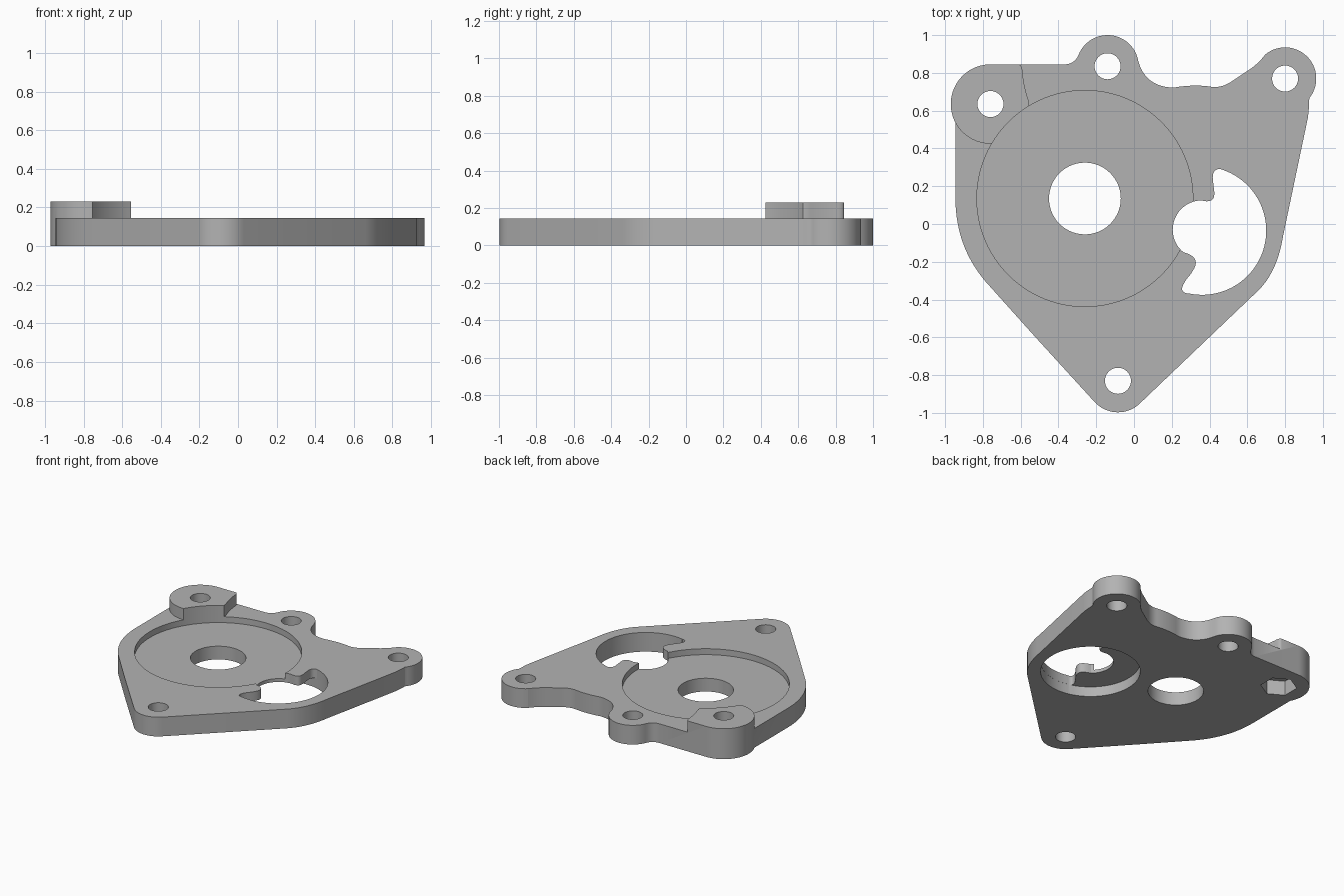
import bpy, bmesh, math
from mathutils import Vector

if "Cube" in bpy.data.objects:
    bpy.data.objects.remove(bpy.data.objects["Cube"])

DECK, TOP = 0.145, 0.23          # plate deck and raised boss heights
FLOOR, CEIL = 0.10, 0.075        # recess floor, underside pocket ceiling
BOSS = (-0.76, 0.635)
POCKET = (0.36, -0.035)

metal = bpy.data.materials.new("grey metal")
metal.diffuse_color = (0.45, 0.45, 0.45, 1)
metal.use_nodes = True
metal.node_tree.nodes["Principled BSDF"].inputs["Base Color"].default_value = metal.diffuse_color


def arc(c, r, a0, a1, n=24):
    """Points on a circle from angle a0 to a1 in degrees."""
    return [(c[0] + r * math.cos(math.radians(a0 + (a1 - a0) * i / n)),
             c[1] + r * math.sin(math.radians(a0 + (a1 - a0) * i / n)))
            for i in range(n + 1)]


def bend(p0, p1, p2, n=10):
    """Curved corner from p0 to p2 pulled towards p1."""
    a, b, c = Vector(p0), Vector(p1), Vector(p2)
    return [tuple(a * (1 - t) ** 2 + b * 2 * t * (1 - t) + c * t * t)
            for t in (i / n for i in range(n + 1))]


def prism(name, pts, z0, z1):
    """Extrude a closed outline between two heights."""
    clean = []
    for p in pts:
        if not clean or (Vector(p) - Vector(clean[-1])).length > 1e-4:
            clean.append(p)
    if (Vector(clean[0]) - Vector(clean[-1])).length < 1e-4:
        clean.pop()
    bm = bmesh.new()
    face = bm.faces.new([bm.verts.new((x, y, z0)) for x, y in clean])
    ext = bmesh.ops.extrude_face_region(bm, geom=[face])
    bmesh.ops.translate(bm, vec=(0, 0, z1 - z0),
                        verts=[v for v in ext["geom"] if isinstance(v, bmesh.types.BMVert)])
    bmesh.ops.recalc_face_normals(bm, faces=bm.faces)
    mesh = bpy.data.meshes.new(name)
    bm.to_mesh(mesh)
    bm.free()
    obj = bpy.data.objects.new(name, mesh)
    bpy.context.collection.objects.link(obj)
    mesh.materials.append(metal)
    return obj


# Outer outline, counter-clockwise from the bottom lug
outline = (
    arc((-0.085, -0.83), 0.167, 222, 314, 14)
    + bend((0.66, -0.35), (0.76, -0.25), (0.79, -0.06))
    + [(0.92, 0.56)]
    + bend((0.92, 0.56), (0.927, 0.61), (0.928, 0.665), 4)
    + arc((0.80, 0.77), 0.165, -39, 130, 28)
    + bend((0.694, 0.896), (0.655, 0.845), (0.60, 0.81), 6)
    + bend((0.52, 0.757), (0.46, 0.715), (0.40, 0.728), 8)
    + bend((0.40, 0.728), (0.31, 0.74), (0.21, 0.722), 8)
    + bend((0.21, 0.722), (0.06, 0.725), (0.022, 0.864), 12)
    + arc((-0.14, 0.835), 0.165, 10, 158, 28)
    + bend((-0.293, 0.897), (-0.315, 0.845), (-0.37, 0.845), 8)
    + arc(BOSS, 0.21, 90, 208, 28)
    + [(-0.945, 0.12)]
    + bend((-0.945, 0.12), (-0.94, -0.12), (-0.79, -0.30), 16)
    + [(-0.53, -0.59)]
)
plate = prism("mounting_plate", outline, 0, TOP)

# Everything above the deck is removed, apart from the boss
deck_cut = ([(-0.61, 1.3), (-0.61, 0.845)]
            + bend((-0.61, 0.845), (-0.59, 0.84), (-0.59, 0.80), 5)
            + bend((-0.585, 0.76), (-0.575, 0.70), (-0.555, 0.645), 5)
            + [(-0.555, 0.60)]
            + arc(BOSS, 0.21, -25, -152, 28)
            + [(-1.3, 0.50), (-1.3, -1.3), (1.3, -1.3), (1.3, 1.3)])

# Curved window with a small bite and two hooked ends
window = (arc(POCKET, 0.34, -102, 74, 48)
          + bend((0.454, 0.292), (0.41, 0.29), (0.418, 0.23), 6)
          + bend((0.425, 0.17), (0.43, 0.12), (0.385, 0.12), 6)
          + arc((0.36, -0.03), 0.155, 92, 230, 28)
          + bend((0.26, -0.149), (0.34, -0.17), (0.325, -0.22), 8)
          + bend((0.325, -0.22), (0.315, -0.25), (0.28, -0.29), 5)
          + bend((0.28, -0.29), (0.225, -0.365), (0.289, -0.368), 8))


def circle(c, r, n):
    return arc(c, r, 0, 360, n)


cuts = [
    ("deck_cutter", deck_cut, DECK, 0.4),
    ("recess_cutter", circle((-0.26, 0.135), 0.572, 96), FLOOR, 0.5),
    ("bore_cutter", circle((-0.26, 0.135), 0.19, 56), -0.1, 0.45),
    ("pocket_cutter", circle(POCKET, 0.341, 72), -0.1, CEIL),
    ("window_cutter", window, -0.15, 0.35),
    ("nut_cutter", arc(BOSS, 0.125, 30, 390, 6), -0.1, 0.11),
]
for i, c in enumerate([BOSS, (-0.14, 0.835), (0.80, 0.77), (-0.085, -0.83)]):
    cuts.append((f"bolt_cutter_{i}", circle(c, 0.069, 32), -0.12, 0.42))

bpy.context.view_layer.objects.active = plate
plate.select_set(True)
for name, pts, z0, z1 in cuts:
    cutter = prism(name, pts, z0, z1)
    cutter.hide_render = True
    mod = plate.modifiers.new(name, "BOOLEAN")
    mod.operation, mod.solver, mod.object = "DIFFERENCE", "EXACT", cutter
    bpy.ops.object.modifier_apply(modifier=mod.name)
    bpy.data.objects.remove(cutter, do_unlink=True)

bpy.ops.object.shade_smooth_by_angle(angle=math.radians(30))
